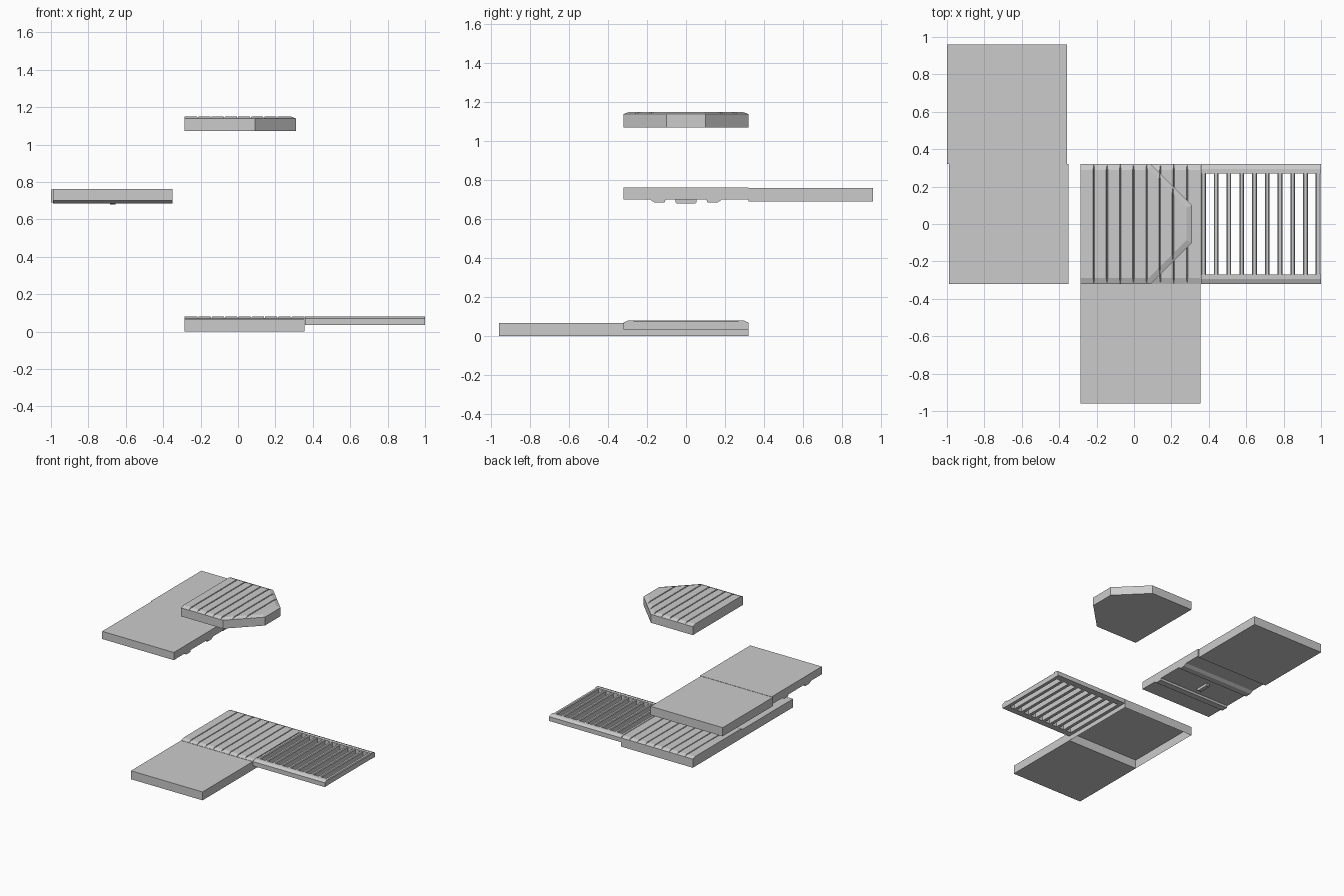
import bpy, bmesh
from mathutils import Vector

if "Cube" in bpy.data.objects:
    bpy.data.objects.remove(bpy.data.objects["Cube"])


def finish(name, bm):
    bmesh.ops.recalc_face_normals(bm, faces=bm.faces)
    me = bpy.data.meshes.new(name)
    bm.to_mesh(me)
    bm.free()
    ob = bpy.data.objects.new(name, me)
    bpy.context.collection.objects.link(ob)
    return ob


def add_loft(bm, lower, upper, z0, z1, caps=(True, True)):
    """Skin between two matching outlines."""
    a = [bm.verts.new((x, y, z0)) for x, y in lower]
    b = [bm.verts.new((x, y, z1)) for x, y in upper]
    n = len(a)
    for i in range(n):
        j = (i + 1) % n
        bm.faces.new((a[i], a[j], b[j], b[i]))
    if caps[0]:
        bm.faces.new(a[::-1])
    if caps[1]:
        bm.faces.new(b)


def rect(x0, x1, y0, y1):
    return [(x0, y0), (x1, y0), (x1, y1), (x0, y1)]


def prism(name, outline, z0, z1, caps=(True, True)):
    bm = bmesh.new()
    add_loft(bm, outline, outline, z0, z1, caps)
    return finish(name, bm)


def extrude_x(name, profile, x0, x1):
    """Extrude a (y, z) profile along x."""
    bm = bmesh.new()
    a = [bm.verts.new((x0, y, z)) for y, z in profile]
    b = [bm.verts.new((x1, y, z)) for y, z in profile]
    for i in range(len(a)):
        j = (i + 1) % len(a)
        bm.faces.new((a[i], a[j], b[j], b[i]))
    bm.faces.new(a)
    bm.faces.new(b)
    return finish(name, bm)


def planks(name, lower, upper, z0, z1, cuts):
    """Bevelled top sliced into planks separated by V grooves."""
    for i in range(len(cuts) - 1):
        bm = bmesh.new()
        add_loft(bm, lower, upper, z0, z1)
        for x, side, edge in ((cuts[i], -1, i == 0),
                              (cuts[i + 1], 1, i == len(cuts) - 2)):
            if edge:
                continue
            geom = bm.verts[:] + bm.edges[:] + bm.faces[:]
            normal = Vector((side, 0, 0.4)).normalized()
            cut = bmesh.ops.bisect_plane(bm, geom=geom, plane_co=(x, 0, z0),
                                         plane_no=normal, clear_outer=True)
            rim = [e for e in cut['geom_cut'] if isinstance(e, bmesh.types.BMEdge)]
            bmesh.ops.holes_fill(bm, edges=rim, sides=0)
        finish(f"{name}_{i + 1}", bm)


# Plain lower tile
prism("lower_plain_tile", rect(-0.285, 0.355, -0.96, -0.32), 0, 0.068)

# Planked lower tile, open underneath
square = rect(-0.285, 0.355, -0.32, 0.32)
prism("plank_tile_walls", square, 0, 0.07, (False, False))
planks("plank_tile_board", square, rect(-0.285, 0.355, -0.29, 0.29), 0.07, 0.08,
       [-0.285 + i * 0.64 / 9 for i in range(10)])

# Grate: two bevelled side rails, end bars and slats
for s, side in ((-1, "front"), (1, "back")):
    prof = [(s * 0.32, 0.035), (s * 0.32, 0.07), (s * 0.295, 0.081),
            (s * 0.27, 0.081), (s * 0.27, 0.035)]
    extrude_x(f"grate_{side}_rail", prof, 0.358, 1.0)
for i in range(10):
    x = 0.371 + i * 0.0682
    w = 0.0135 if i in (0, 9) else 0.0125
    bm = bmesh.new()
    add_loft(bm, rect(x - w, x + w, -0.275, 0.275),
             rect(x - w, x + w, -0.275, 0.275), 0.035, 0.074, (True, False))
    add_loft(bm, rect(x - w, x + w, -0.275, 0.275),
             rect(x - w + 0.005, x + w - 0.005, -0.275, 0.275),
             0.074, 0.08, (False, True))
    bmesh.ops.remove_doubles(bm, verts=bm.verts, dist=1e-5)
    finish(f"grate_slat_{i + 1}", bm)

# Pair of raised flat tiles
prism("raised_plain_tile", rect(-1.0, -0.357, 0.32, 0.96), 0.69, 0.76)
prism("raised_railed_tile", rect(-0.99, -0.35, -0.32, 0.32), 0.70, 0.762)

# Rails and locating lug under the raised tile
for s, side in ((-1, "front"), (1, "back")):
    extrude_x(f"underside_{side}_rail",
              [(s * 0.185, 0.701), (s * 0.16, 0.685), (s * 0.11, 0.685),
               (s * 0.105, 0.701)], -0.99, -0.35)
extrude_x("underside_lug", [(-0.055, 0.701), (-0.055, 0.687), (-0.045, 0.68),
                            (0.045, 0.68), (0.055, 0.687), (0.055, 0.701)],
          -0.685, -0.655)

# Top tile with clipped corners and planked surface
outer = [(-0.285, -0.32), (0.09, -0.32), (0.31, -0.10),
         (0.31, 0.10), (0.09, 0.32), (-0.285, 0.32)]
inner = [(-0.285, -0.29), (0.078, -0.29), (0.28, -0.088),
         (0.28, 0.088), (0.078, 0.29), (-0.285, 0.29)]
prism("clipped_tile_base", outer, 1.072, 1.14)
planks("clipped_tile_board", outer, inner, 1.14, 1.151,
       [-0.285 + i * 0.0705 for i in range(8)] + [0.31])
